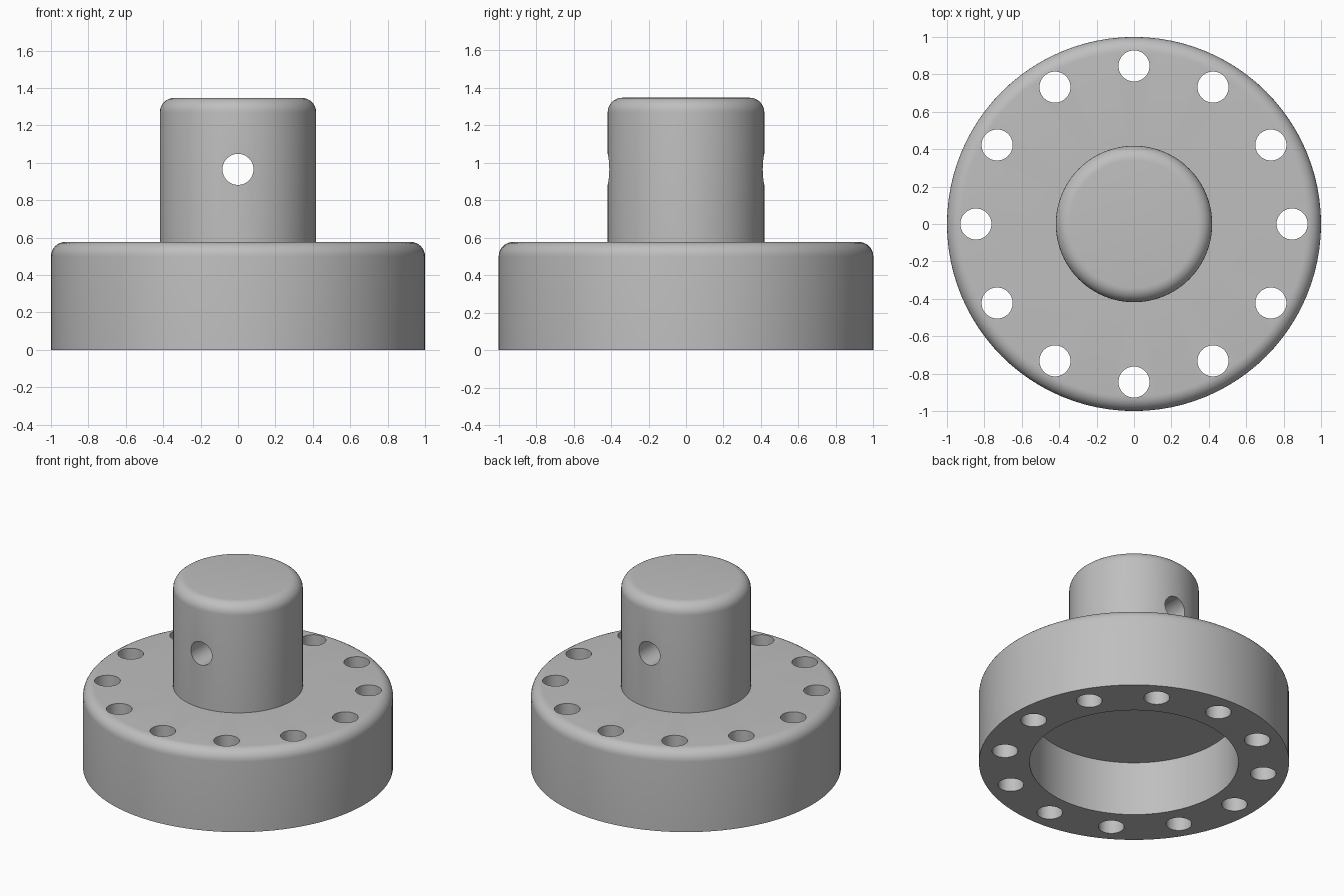
import bpy, bmesh, math
from mathutils import Matrix

if "Cube" in bpy.data.objects:
    bpy.data.objects.remove(bpy.data.objects["Cube"], do_unlink=True)

# Main dimensions
FLANGE_R, FLANGE_TOP = 1.0, 0.577
BOSS_R, BOSS_TOP = 0.418, 1.347
RECESS_R, RECESS_DEPTH = 0.673, 0.385
FILLET = 0.077
HOLE_R, BOLT_R, BOLTS = 0.083, 0.845, 12
CROSS_Z = 0.965

grey = bpy.data.materials.new("light grey metal")
grey.use_nodes = True
colour = (0.52, 0.52, 0.52, 1)
grey.diffuse_color = colour
grey.node_tree.nodes["Principled BSDF"].inputs["Base Color"].default_value = colour


def rounded(radius, top, steps=8):
    """Profile points of a filleted outer edge, going up and inward."""
    return [(radius - FILLET + FILLET * math.cos(a), top - FILLET + FILLET * math.sin(a))
            for a in (i * math.pi / 2 / steps for i in range(steps + 1))]


def add_object(name, bm):
    mesh = bpy.data.meshes.new(name)
    bm.to_mesh(mesh)
    bm.free()
    mesh.materials.append(grey)
    obj = bpy.data.objects.new(name, mesh)
    bpy.context.collection.objects.link(obj)
    return obj


# Flange, boss and underside recess turned from one profile
profile = [(0, RECESS_DEPTH), (RECESS_R, RECESS_DEPTH), (RECESS_R, 0), (FLANGE_R, 0)]
profile += rounded(FLANGE_R, FLANGE_TOP) + [(BOSS_R, FLANGE_TOP)]
profile += rounded(BOSS_R, BOSS_TOP) + [(0, BOSS_TOP)]
bm = bmesh.new()
verts = [bm.verts.new((r, 0, z)) for r, z in profile]
edges = [bm.edges.new(pair) for pair in zip(verts, verts[1:])]
bmesh.ops.spin(bm, geom=verts + edges, cent=(0, 0, 0), axis=(0, 0, 1),
               angle=2 * math.pi, steps=96, use_merge=True)
bmesh.ops.remove_doubles(bm, verts=bm.verts, dist=0.0001)
bmesh.ops.recalc_face_normals(bm, faces=bm.faces)
hub = add_object("flanged_hub", bm)

# Drills: a ring of bolt holes and one cross hole through the boss
bm = bmesh.new()
places = [Matrix.Rotation(i * 2 * math.pi / BOLTS, 4, "Z") @ Matrix.Translation((BOLT_R, 0, 0.3))
          for i in range(BOLTS)]
places.append(Matrix.Translation((0, 0, CROSS_Z)) @ Matrix.Rotation(math.pi / 2, 4, "X"))
for place in places:
    bmesh.ops.create_cone(bm, cap_ends=True, segments=40, radius1=HOLE_R, radius2=HOLE_R,
                          depth=1.2, matrix=place)
drills = add_object("hole_cutters", bm)
drills.hide_render = True

cut = hub.modifiers.new("holes", "BOOLEAN")
cut.operation = "DIFFERENCE"
cut.solver = "EXACT"
cut.object = drills

bpy.ops.object.select_all(action="DESELECT")
bpy.context.view_layer.objects.active = hub
hub.select_set(True)
bpy.ops.object.modifier_apply(modifier=cut.name)
bpy.data.objects.remove(drills, do_unlink=True)
bpy.ops.object.shade_smooth_by_angle(angle=math.radians(30))
